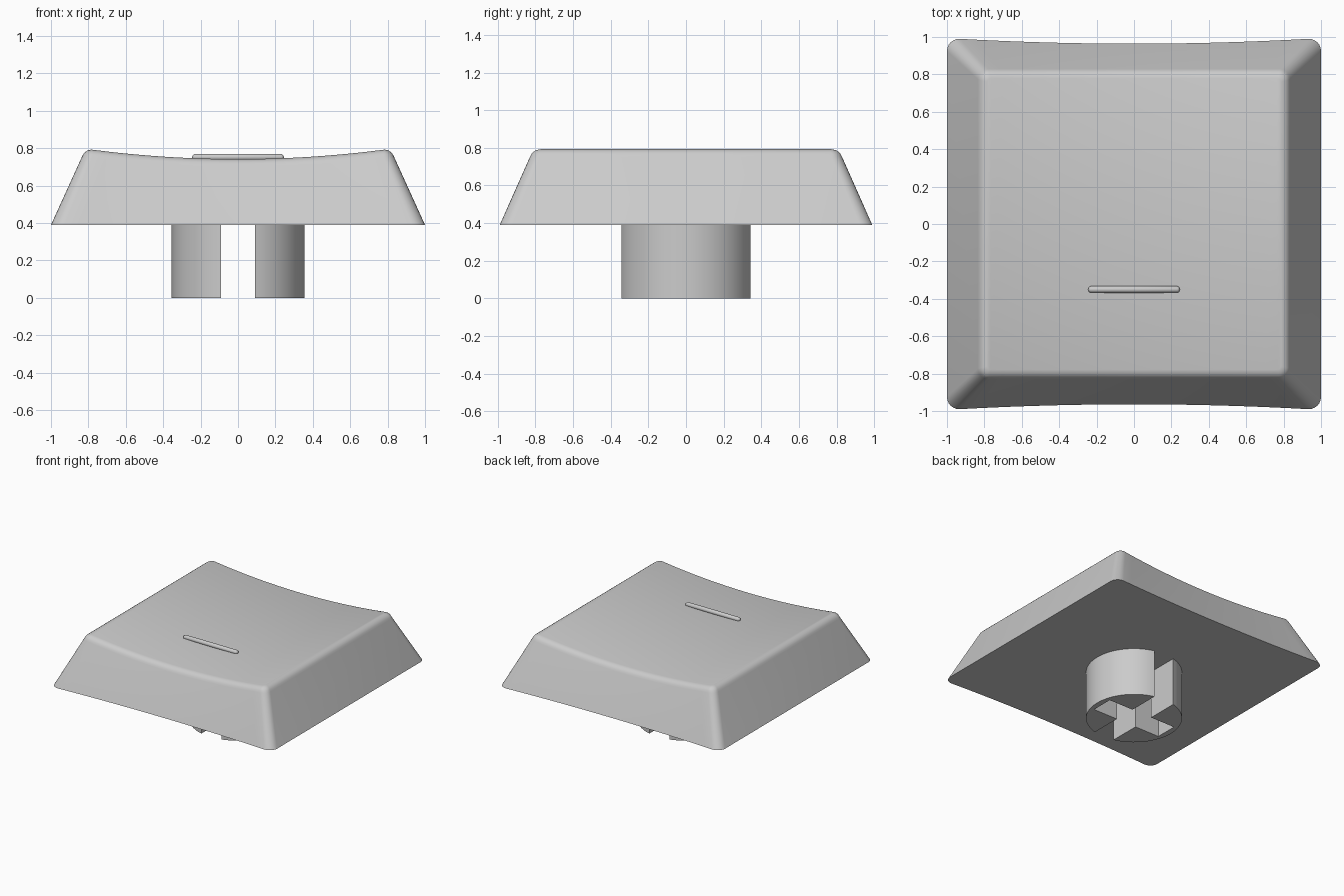
import bpy, bmesh, math

if "Cube" in bpy.data.objects:
    bpy.data.objects.remove(bpy.data.objects["Cube"])

grey = bpy.data.materials.new("plain_grey")
grey.diffuse_color = (0.6, 0.6, 0.6, 1)
grey.use_nodes = True
grey.node_tree.nodes["Principled BSDF"].inputs["Base Color"].default_value = grey.diffuse_color


def finish(name, bm, angle=30):
    bmesh.ops.recalc_face_normals(bm, faces=bm.faces)
    mesh = bpy.data.meshes.new(name)
    bm.to_mesh(mesh)
    bm.free()
    mesh.materials.append(grey)
    obj = bpy.data.objects.new(name, mesh)
    bpy.context.collection.objects.link(obj)
    bpy.ops.object.select_all(action='DESELECT')
    bpy.context.view_layer.objects.active = obj
    obj.select_set(True)
    bpy.ops.object.shade_smooth_by_angle(angle=math.radians(angle))
    return obj


def dish(x):
    """Height of the cylindrical dished top."""
    return 0.742 + 0.051 * (min(abs(x), 0.785) / 0.785) ** 2


def half_outline(a, b, r, bow):
    """Front half of a rounded rectangle, left to right, front edge bowed inward."""
    corner = [(a - r + r * math.cos(t), b - r + r * math.sin(t))
              for t in (math.radians(15 * i) for i in range(7))]
    n = 24
    edge = [(a - r) * (1 - 2 * i / n) for i in range(1, n)]
    pts = corner + [(x, b) for x in edge] + [(-x, y) for x, y in reversed(corner)]
    return [(-x, -(y - bow * (1 - (x / a) ** 2))) for x, y in pts]


# Keycap body: half extent, corner radius, front/back bow, drop below the dish
levels = [(1.0, 0.07, 0.03, None), (0.835, 0.055, 0.0, 0.040),
          (0.828, 0.050, 0.0, 0.026), (0.818, 0.044, 0.0, 0.014),
          (0.804, 0.034, 0.0, 0.005), (0.785, 0.020, 0.0, 0.0)]
bm = bmesh.new()
rings = []
for half, r, bow, drop in levels:
    front = half_outline(half, half - 0.006, r, bow)
    loop = front + [(x, -y) for x, y in reversed(front)]
    rings.append([bm.verts.new((x, y, 0.39 if drop is None else dish(x) - drop))
                  for x, y in loop])
count = len(rings[0])
for low, high in zip(rings, rings[1:]):
    for i in range(count):
        j = (i + 1) % count
        bm.faces.new((low[i], low[j], high[j], high[i]))
# Underside and dished top, as strips running front to back
for ring in (rings[0], rings[-1]):
    for i in range(count // 2 - 1):
        bm.faces.new((ring[i], ring[i + 1], ring[count - 2 - i], ring[count - 1 - i]))
finish("keycap_body", bm)

# Stem: two half rounds split by an open slot, each with an inner cross notch
R, gap, arm, reach = 0.355, 0.09, 0.09, 0.31
start = math.asin(gap / R)
for side, name in ((1, "stem_right"), (-1, "stem_left")):
    sweep = math.pi / 2 - start
    pts = [(R * math.cos(t), R * math.sin(t))
           for t in (-sweep + 2 * sweep * i / 32 for i in range(33))]
    pts += [(gap, arm), (reach, arm), (reach, -arm), (gap, -arm)]
    bm = bmesh.new()
    face = bm.faces.new([bm.verts.new((side * x, y, 0)) for x, y in pts])
    top = bmesh.ops.extrude_face_region(bm, geom=[face])
    bmesh.ops.translate(bm, vec=(0, 0, 0.39),
                        verts=[v for v in top["geom"] if isinstance(v, bmesh.types.BMVert)])
    finish(name, bm)

# Raised homing bar: a capsule lying across the front of the top
bm = bmesh.new()
bmesh.ops.create_uvsphere(bm, u_segments=16, v_segments=12, radius=0.018)
for v in bm.verts:
    x, y, z = v.co
    v.co = (z + math.copysign(0.227, z) if abs(z) > 1e-5 else 0, y - 0.35, x + 0.752)
finish("homing_bar", bm, 60)
